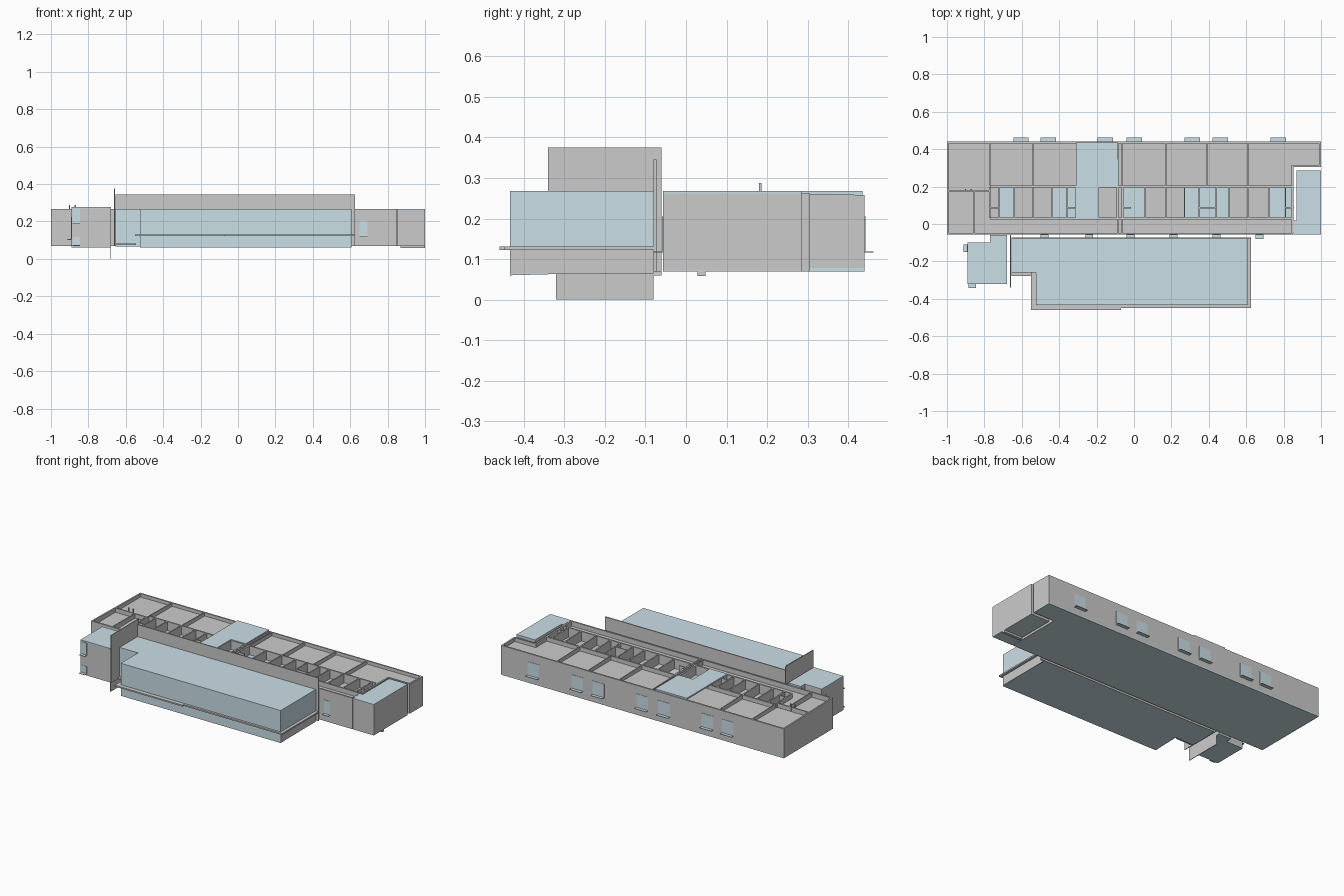
import bpy, bmesh

blue = bpy.data.materials.new("pale_blue")
blue.diffuse_color = (0.60, 0.74, 0.80, 1)


def finish(name, bm, mat):
    bmesh.ops.recalc_face_normals(bm, faces=bm.faces)
    me = bpy.data.meshes.new(name)
    bm.to_mesh(me)
    bm.free()
    ob = bpy.data.objects.new(name, me)
    bpy.context.collection.objects.link(ob)
    if mat:
        me.materials.append(mat)
    return ob


def prism(name, outline, z0, z1, mat=None):
    """Extrude an xy outline between two heights."""
    bm = bmesh.new()
    face = bm.faces.new([bm.verts.new((x, y, z0)) for x, y in outline])
    new = bmesh.ops.extrude_face_region(bm, geom=[face])["geom"]
    for v in new:
        if isinstance(v, bmesh.types.BMVert):
            v.co.z = z1
    return finish(name, bm, mat)


def box(name, x0, x1, y0, y1, z0, z1, mat=None):
    return prism(name, [(x0, y0), (x1, y0), (x1, y1), (x0, y1)], z0, z1, mat)


def wall(name, x0, x1, y0, y1, z0=0.07):
    """Wall whose top falls gently towards the back."""
    ob = box(name, x0, x1, y0, y1, z0, 0.268)
    for v in ob.data.vertices:
        if v.co.z > 0.26:
            v.co.z -= 0.01 * max(0, v.co.y) / 0.44


def window(name, side, a, b, face, z0=0.118, z1=0.205):
    """Pane on a front (-1) or back (1) wall with a thin sill."""
    y = sorted((face - side * 0.002, face + side * 0.002))
    box(name + "_pane", a, b, *y, z0, z1, blue)
    y = sorted((face, face + side * 0.022))
    box(name + "_sill", a, b, *y, z0 - 0.002, z0 + 0.001, blue)


T = 0.01
# Main wing: floor and outer walls, with the corner notch
prism("main_floor", [(-1, -.055), (.85, -.055), (.85, .305), (1, .305), (1, .44), (-1, .44)],
      0.07, 0.078, blue)
wall("front_wall", -1, 0.85, -0.057, -0.047)
wall("back_wall", -1, 1, 0.43, 0.44)
wall("left_wall", -1, -0.99, -0.047, 0.43)
wall("right_wall", 0.99, 1, 0.305, 0.43)
wall("notch_side_wall", 0.842, 0.852, -0.047, 0.315)
wall("notch_back_wall", 0.852, 0.99, 0.305, 0.315)

# Ceilings of the back rooms, corridor and left end
box("back_room_ceiling", -0.99, 0.845, 0.2, 0.43, 0.23, 0.237)
box("back_right_ceiling", 0.845, 0.99, 0.315, 0.43, 0.23, 0.237)
box("corridor_ceiling", -0.77, 0.845, -0.047, 0.03, 0.23, 0.237)
box("left_end_ceiling", -0.99, -0.77, -0.047, 0.2, 0.23, 0.237)

# Long partitions
wall("corridor_partition", -0.77, 0.845, 0.025, 0.034, 0.19)
wall("room_partition", -0.77, 0.845, 0.196, 0.205, 0.19)
wall("left_end_partition", -0.99, -0.77, 0.175, 0.183, 0.2)
wall("left_end_cross_wall", -0.857, -0.85, -0.047, 0.175, 0.2)
for x in (-0.54, -0.77, 0.17, 0.39, 0.61):
    wall("back_room_divider", x - 0.003, x + 0.003, 0.205, 0.43, 0.2)
for x in (-0.086, -0.065):
    wall("joint_wall", x - 0.003, x + 0.003, -0.047, 0.43, 0.2)

# Central cells: dividers and alternating floors
cells = [(-.77, 0), (-.72, 1), (-.64, 0), (-.54, 0), (-.44, 1), (-.36, 1), (-.31, 0), (-.19, 0),
         (-.09, 0), (-.06, 1), (.06, 0), (.17, 0), (.27, 1), (.35, 1), (.44, 1), (.51, 0),
         (.61, 0), (.72, 1), (.81, 1), (.845, 0)]
for (x, is_blue), (nx, _) in zip(cells, cells[1:] + [(None, 0)]):
    wall("cell_divider", x - 0.004, x + 0.004, 0.034, 0.196, 0.19)
    if nx is not None:
        box("cell_floor", x, nx, 0.03, 0.2, 0.20, 0.207, blue if is_blue else None)
for x in (-0.77, -0.36, -0.06, 0.35, 0.39, 0.81):
    wall("cell_half_wall", x, x + 0.045, 0.084, 0.09, 0.2)

# Raised L-shaped roof, vent posts
prism("hall_roof", [(-.31, .03), (-.19, .03), (-.19, .2), (-.085, .2), (-.085, .435), (-.31, .435)],
      0.258, 0.268, blue)
for x in (-0.9, -0.87):
    box("vent_post", x - 0.003, x + 0.003, 0.18, 0.186, 0.237, 0.288)

# Separate right corner room and its door step
corner = [(.853, -.057), (1, -.057), (1, .285), (.868, .285), (.868, .02), (.853, .02)]
prism("corner_room", corner, 0.072, 0.262)
prism("corner_roof", corner, 0.262, 0.268, blue)
prism("corner_floor", corner, 0.07, 0.072, blue)
box("corner_step", 0.87, 1, 0.028, 0.048, 0.058, 0.07)

# Windows along the main wing
for a in (-0.645, -0.5, -0.195, -0.04, 0.27, 0.42, 0.73):
    window("back_window", 1, a, a + 0.082, 0.44)
for a in (-0.5, -0.26, -0.04, 0.19, 0.42, 0.65):
    window("front_window", -1, a, a + 0.042, -0.057)

# Stair block at the front left
stair = [(-.89, -.32), (-.68, -.32), (-.68, -.06), (-.77, -.06), (-.77, -.1), (-.89, -.1)]
prism("stair_block", stair, 0.064, 0.27)
prism("stair_roof", stair, 0.27, 0.277, blue)
prism("stair_floor", stair, 0.06, 0.064, blue)
window("stair_upper_window", -1, -0.885, -0.845, -0.32, 0.19, 0.268)
window("stair_lower_window", -1, -0.885, -0.845, -0.32, 0.072, 0.118)
box("stair_side_pane", -0.893, -0.887, -0.15, -0.11, 0.105, 0.225, blue)
box("stair_side_sill", -0.912, -0.89, -0.15, -0.11, 0.102, 0.105, blue)

# Thin fin walls between stair block and hall
box("lower_fin", -0.682, -0.678, -0.32, -0.08, 0, 0.27)
box("upper_fin", -0.662, -0.658, -0.34, -0.06, 0.07, 0.375)

# Front hall: glazed body, back parapet, base wall and ledges
hall = [(-.655, -.26), (-.525, -.26), (-.525, -.434), (.606, -.434), (.606, -.08), (-.655, -.08)]
body = prism("hall_body", hall, 0.06, 0.268, blue)
for v in body.data.vertices:
    if v.co.z < 0.1:
        v.co.z += 0.01 * (v.co.y + 0.434) / 0.354
box("hall_parapet", -0.655, 0.625, -0.08, -0.073, 0.07, 0.345)
box("hall_base_wall", 0.604, 0.609, -0.434, -0.08, 0.064, 0.122)
prism("hall_ledge", [(-.55, -.25), (-.55, -.46), (-.07, -.46), (-.07, -.448), (.625, -.448),
                     (.625, -.08), (.603, -.08), (.603, -.43), (-.522, -.43), (-.522, -.25)],
      0.122, 0.131)
box("entrance_ledge", -0.655, -0.545, -0.277, -0.255, 0.073, 0.082)
